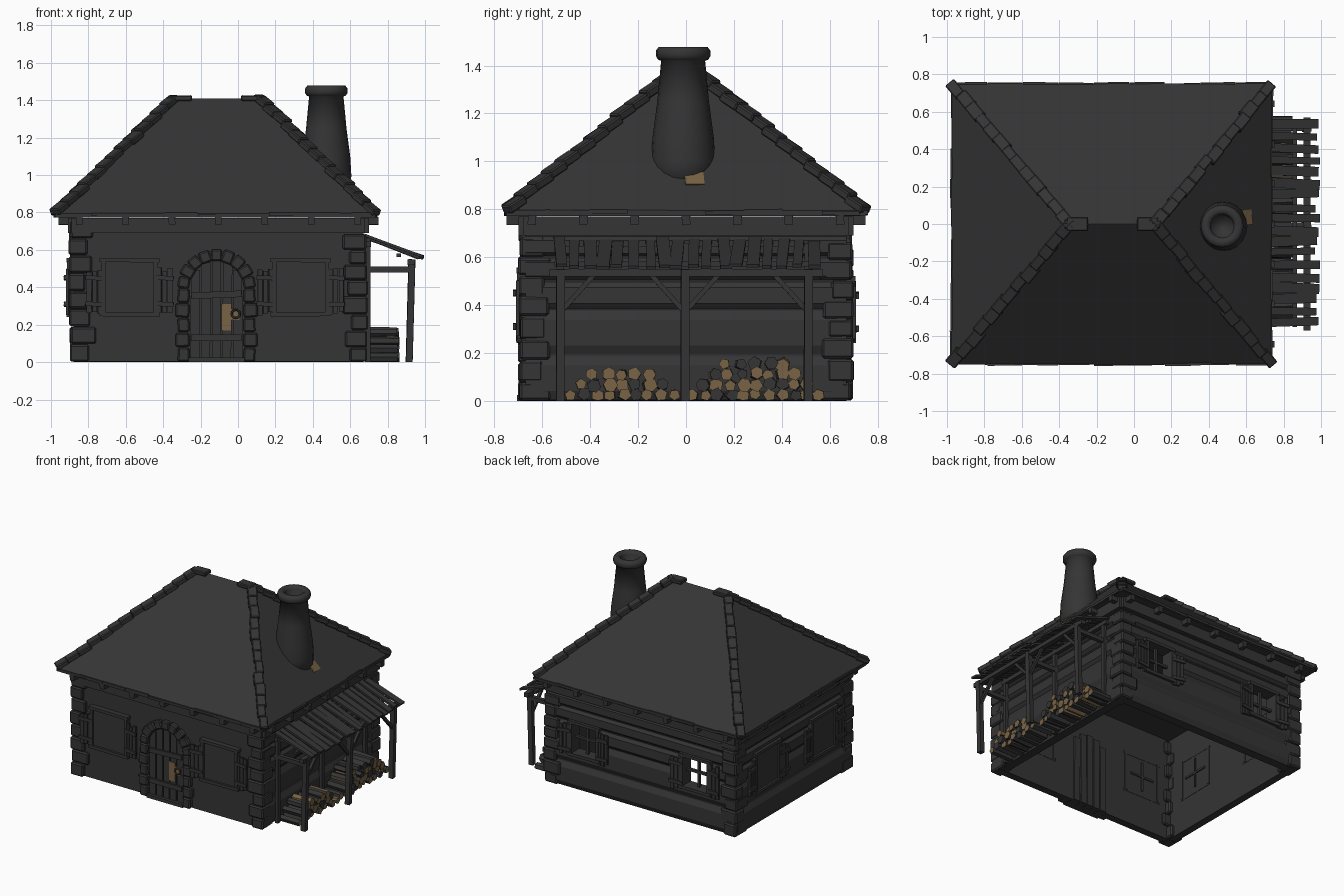
import bpy, bmesh, math, random
from mathutils import Matrix, Vector, Euler

random.seed(4)
if "Cube" in bpy.data.objects:
    bpy.data.objects.remove(bpy.data.objects["Cube"], do_unlink=True)


def material(name, rgb):
    m = bpy.data.materials.new(name)
    m.use_nodes = True
    m.diffuse_color = (*rgb, 1)
    m.node_tree.nodes["Principled BSDF"].inputs["Base Color"].default_value = (*rgb, 1)
    return m


DARK = material("charcoal", (0.035, 0.035, 0.035))
TAN = material("cut wood", (0.19, 0.125, 0.06))
I4 = Matrix.Identity(4)
CX = -0.105  # house centre in x


def jit(a):
    return random.uniform(-a, a)


def box(bm, c, s, M=I4, rot=(0, 0, 0)):
    R = Euler(rot).to_matrix().to_4x4()
    bmesh.ops.create_cube(bm, size=1, matrix=M @ Matrix.Translation(c) @ R @ Matrix.Diagonal((*s, 1)))


def bar(bm, p, q, w, h):
    """Rectangular bar from p to q."""
    p, q = Vector(p), Vector(q)
    R = (q - p).to_track_quat("X", "Z").to_matrix().to_4x4()
    bmesh.ops.create_cube(bm, size=1, matrix=Matrix.Translation((p + q) / 2) @ R
                          @ Matrix.Diagonal(((q - p).length, w, h, 1)))


def finish(name, bm, mats=(DARK,), bevel=0, smooth=False):
    bmesh.ops.recalc_face_normals(bm, faces=bm.faces)
    me = bpy.data.meshes.new(name)
    bm.to_mesh(me)
    bm.free()
    ob = bpy.data.objects.new(name, me)
    bpy.context.scene.collection.objects.link(ob)
    for m in mats:
        me.materials.append(m)
    if smooth:
        for p in me.polygons:
            p.use_smooth = True
    if bevel:
        b = ob.modifiers.new("bevel", "BEVEL")
        b.width = bevel
        b.segments = 1
    return ob


# Wall frames: local x runs along the wall, local -y points outward
def frame(deg):
    return Matrix.Translation((CX, 0, 0)) @ Matrix.Rotation(math.radians(deg), 4, "Z")


FRAMES = {"front": (frame(0), 0.67, 0.775), "back": (frame(180), 0.67, 0.775),
          "left": (frame(90), 0.775, 0.67), "right": (frame(-90), 0.775, 0.67)}
SIDE_OF = {"left": "right", "right": "left"}  # frame(90) faces +x, the model's left

# Walls: plaster at the front, bulging logs on the other sides
LOGS = [0, 0.19, 0.38, 0.5, 0.6, 0.69, 0.77]
for side, (M, d, half) in FRAMES.items():
    bulge = 0 if side == "front" else 0.018
    pts = [(-d + 0.06, 0.77), (-d + 0.06, 0)]
    for a, b in zip(LOGS, LOGS[1:]):
        h = b - a
        pts += [(-d, a + 0.004), (-d - bulge, a + h * 0.22), (-d - bulge, b - h * 0.22), (-d, b - 0.004)]
    bm = bmesh.new()
    f = bm.faces.new([bm.verts.new(M @ Vector((-half, y, z))) for y, z in pts])
    ext = bmesh.ops.extrude_face_region(bm, geom=[f])
    move = M.to_3x3() @ Vector((2 * half, 0, 0))
    bmesh.ops.translate(bm, vec=move, verts=[v for v in ext["geom"] if isinstance(v, bmesh.types.BMVert)])
    wall = finish(side + "_wall", bm)
    if side == "back":
        cut = bmesh.new()
        for u in (-0.46, 0.46):
            box(cut, (u, -d, 0.39), (0.2, 0.3, 0.22), M)
        cutter = finish("window_cutter", cut)
        cutter.hide_render = True
        cutter.hide_viewport = True
        mod = wall.modifiers.new("openings", "BOOLEAN")
        mod.object = cutter
        mod.operation = "DIFFERENCE"
        mod.solver = "EXACT"

    # Timber plate under the eave and rafter ends
    bm = bmesh.new()
    box(bm, (0, -d - 0.005, 0.73), (2 * half + 0.02, 0.05, 0.08), M)
    finish(side + "_wall_plate", bm)
    bm = bmesh.new()
    for i in range(7):
        u = (i - 3) * half * 0.32
        box(bm, (u, -d - 0.03, 0.755), (0.035, 0.1, 0.04), M, (0, jit(0.1), 0))
    finish(side + "_rafter_ends", bm)

    # Windows with open shutters
    spots = {"front": (-0.475, 0.44), "back": (-0.46, 0.46), "right": (-0.33, 0.33)}
    spots["left"] = spots["right"]
    if side == "left":
        continue
    for n, u in enumerate(spots[side]):
        bm = bmesh.new()
        closed = side != "back"
        w, zc, hh = (0.28, 0.4, 0.29) if closed else (0.22, 0.39, 0.24)
        if closed:
            box(bm, (u, -d - 0.007, zc), (w - 0.02, 0.03, hh - 0.02), M)
            box(bm, (u, -d + 0.06, zc), (0.2, 0.015, 0.015), M)
            box(bm, (u, -d + 0.06, zc), (0.015, 0.015, 0.22), M)
        else:
            box(bm, (u, -d + 0.02, zc), (w, 0.02, 0.018), M)
            box(bm, (u, -d + 0.02, zc), (0.018, 0.02, hh), M)
        for s in (-1, 1):
            box(bm, (u + s * w / 2, -d + 0.015, zc), (0.022, 0.1, hh), M)
            box(bm, (u, -d + 0.012, zc + s * hh / 2), (w + 0.04, 0.1, 0.022), M, (0, jit(0.015), 0))
        finish(f"{side}_window_{n}", bm)
        bm = bmesh.new()
        for s in (-1, 1):
            R = M @ Matrix.Translation((u + s * w / 2, -d - 0.022, zc - 0.02)) @ Matrix.Rotation(-s * 0.12, 4, "Z")
            for k in range(3):
                box(bm, (s * (0.018 + 0.03 * k), 0, jit(0.01)), (0.025, 0.014, 0.23 + jit(0.02)), R)
            for z in (-0.07, 0.07):
                box(bm, (s * 0.048, -0.012, z), (0.1, 0.012, 0.024), R, (0, jit(0.08), 0))
        finish(f"{side}_shutters_{n}", bm)

# Corner stones
bm = bmesh.new()
for sx in (-1, 1):
    for sy in (-1, 1):
        z = 0
        for k in range(8):
            h = 0.086 + jit(0.012)
            a, b = (0.13, 0.1) if k % 2 else (0.1, 0.13)
            a, b = a + jit(0.012), b + jit(0.012)
            box(bm, (CX + sx * (0.795 - a / 2 + jit(0.006)), sy * (0.695 - b / 2 + jit(0.006)), z + h / 2),
                (a, b, h - 0.005), rot=(0, 0, jit(0.03)))
            z += h
finish("corner_stones", bm, bevel=0.009)

# Door: arch stones, boards, braces, worn patch and ring
DX, DZ = -0.115, 0.395
bm = bmesh.new()
for s in (-1, 1):
    for k in range(5):
        w = 0.062 + 0.012 * (k % 2)
        box(bm, (DX + s * (0.145 + w / 2), -0.665, 0.04 + 0.079 * k), (w, 0.075, 0.074), rot=(0, jit(0.04), 0))
for k in range(9):
    a = math.pi * (k + 0.5) / 9
    box(bm, (DX + 0.177 * math.cos(a), -0.665, DZ + 0.177 * math.sin(a)),
        (0.066 + jit(0.006), 0.075, 0.06), rot=(0, -a, 0))
finish("door_arch", bm, bevel=0.008)
bm = bmesh.new()
for k in range(5):
    dx = (k - 2) * 0.057
    h = DZ + math.sqrt(0.15 ** 2 - dx ** 2)
    box(bm, (DX + dx, -0.64, h / 2), (0.049, 0.085, h), rot=(0, jit(0.015), 0))
for z in (0.13, 0.36):
    box(bm, (DX, -0.688, z), (0.27, 0.014, 0.035), rot=(0, jit(0.06), 0))
box(bm, (DX, -0.675, 0.012), (0.3, 0.06, 0.024))
finish("door", bm)
bm = bmesh.new()
box(bm, (-0.062, -0.685, 0.24), (0.05, 0.008, 0.14))
box(bm, (-0.015, -0.685, 0.255), (0.045, 0.008, 0.06))
finish("door_worn_patch", bm, (TAN,))
bpy.ops.mesh.primitive_torus_add(location=(-0.012, -0.697, 0.258), rotation=(math.pi / 2, 0, 0), major_radius=0.022,
                                 minor_radius=0.006, major_segments=12, minor_segments=6)
bpy.context.object.name = "door_ring"
bpy.context.object.data.materials.append(DARK)

# Hipped roof
X0, X1, Y, EAVE, TOP, R0, R1 = -0.975, 0.735, 0.75, 0.795, 1.41, -0.345, 0.115
bm = bmesh.new()
corners = [(X0, -Y), (X1, -Y), (X1, Y), (X0, Y)]
low = [bm.verts.new((x, y, 0.772)) for x, y in corners]
c = [bm.verts.new((x, y, EAVE)) for x, y in corners]
ra, rb = bm.verts.new((R0, 0, TOP)), bm.verts.new((R1, 0, TOP))
for f in [low, (c[0], c[1], rb, ra), (c[1], c[2], rb), (c[2], c[3], ra, rb), (c[3], c[0], ra)]:
    bm.faces.new(f)
for i in range(4):
    bm.faces.new((low[i], low[i - 1], c[i - 1], c[i]))
finish("roof", bm)

# Ragged slabs along the eaves
bm = bmesh.new()
for s in (-1, 1):
    for k in range(9):
        x = X0 + (X1 - X0) * (k + 0.5) / 9
        box(bm, (x, s * (Y - 0.025), 0.787 + jit(0.004)), (0.188, 0.06 + jit(0.008), 0.018), rot=(0, jit(0.02), jit(0.02)))
        x = X0 + 0.025 if s < 0 else X1 - 0.025
        box(bm, (x, (k - 4) * 0.162, 0.787 + jit(0.004)), (0.06 + jit(0.008), 0.16, 0.018), rot=(jit(0.02), 0, jit(0.02)))
finish("eave_slabs", bm)

# Hip and ridge caps
bm = bmesh.new()
for x, y in corners:
    p, q = Vector((x, y, EAVE)), Vector((R0 if x < 0 else R1, 0, TOP))
    for k in range(13):
        a, b = p.lerp(q, k / 13 - 0.005), p.lerp(q, (k + 1) / 13 + 0.008)
        lift = Vector((jit(0.006), jit(0.006), 0.003 + jit(0.004)))
        bar(bm, a + lift + Vector((0, 0, 0.006)), b + lift - Vector((0, 0, 0.004)), 0.062 + jit(0.008), 0.036)
for x, s in ((R0, 1), (R1, -1)):
    bar(bm, (x - s * 0.015, 0, TOP), (x + s * 0.1, 0, TOP + 0.002), 0.075, 0.03)
finish("roof_caps", bm, bevel=0.006)

# Chimney turned from a profile
bm = bmesh.new()
profile = [(0.128, 0.89), (0.134, 1.0), (0.128, 1.1), (0.108, 1.25), (0.092, 1.42), (0.105, 1.425),
           (0.114, 1.44), (0.114, 1.462), (0.102, 1.478), (0.075, 1.478), (0.062, 1.46), (0.055, 1.25)]
rings = []
for r, z in profile:
    angles = [math.tau * i / 20 for i in range(20)]
    rings.append([bm.verts.new((0.472 + r * math.cos(a), -0.012 + r * math.sin(a), z)) for a in angles])
for A, B in zip(rings, rings[1:]):
    for i in range(20):
        bm.faces.new((A[i - 1], A[i], B[i], B[i - 1]))
bm.faces.new(rings[0])
bm.faces.new(rings[-1])
finish("chimney", bm, smooth=True)
bm = bmesh.new()
box(bm, (0.605, 0.035, 0.928), (0.07, 0.08, 0.008), rot=(0, math.pi / 4, 0.1))
finish("chimney_chip", bm, (TAN,))

# Lean-to: posts, beams, braces
bm = bmesh.new()
for y in (-0.525, -0.005, 0.51):
    bar(bm, (0.915, y, 0), (0.93, y + jit(0.008), 0.55), 0.035, 0.035)
    bar(bm, (0.695, y, 0), (0.695, y, 0.66), 0.03, 0.025)
    bar(bm, (0.66, y, 0.495), (0.945, y, 0.495), 0.028, 0.03)
    for s in (-1, 1):
        if abs(y + s * 0.14) < 0.5:
            bar(bm, (0.922, y, 0.37), (0.925, y + s * 0.14, 0.525), 0.02, 0.02)
bar(bm, (0.925, -0.57, 0.535), (0.925, 0.57, 0.535), 0.035, 0.03)
bar(bm, (0.86, -0.55, 0.572), (0.86, 0.56, 0.572), 0.025, 0.02)
bar(bm, (0.695, -0.55, 0.63), (0.695, 0.55, 0.63), 0.03, 0.03)
finish("lean_to_frame", bm)
bm = bmesh.new()
for k in range(18):
    y = -0.525 + k * 0.062
    bar(bm, (0.675, y + jit(0.008), 0.672 + jit(0.008)), (0.978 + jit(0.016), y + jit(0.014), 0.56 + jit(0.006)),
        0.046 + jit(0.009), 0.014)
finish("lean_to_planks", bm)

# Firewood: bark sides, pale cut ends and some split faces
bm = bmesh.new()
for start, end, rows in ((-0.48, -0.05, 3), (0.03, 0.56, 4)):
    for row in range(rows):
        a, b = start + 0.045 * row, end - 0.05 * row
        n = int((b - a) / 0.05)
        for k in range(n + 1):
            y = a + (b - a) * k / n + jit(0.008)
            r = 0.027 + jit(0.004)
            M = (Matrix.Translation((0.77 + jit(0.012), y, 0.025 + 0.043 * row + jit(0.004)))
                 @ Euler((jit(3), math.pi / 2 + jit(0.05), jit(0.06)), "ZYX").to_matrix().to_4x4()
                 @ Matrix.Rotation(jit(3), 4, "Z"))
            new = bmesh.ops.create_cone(bm, cap_ends=True, segments=random.choice((5, 6)), radius1=r,
                                        radius2=r, depth=0.16 + jit(0.015), matrix=M)
            split = random.random() < 0.35
            for f in {f for v in new["verts"] for f in v.link_faces}:
                cap = len(f.verts) > 4
                f.material_index = int((cap and random.random() < 0.72) or (split and random.random() < 0.4))
for v in bm.verts:
    v.co.z = max(v.co.z, 0.001)
finish("firewood", bm, (DARK, TAN))
